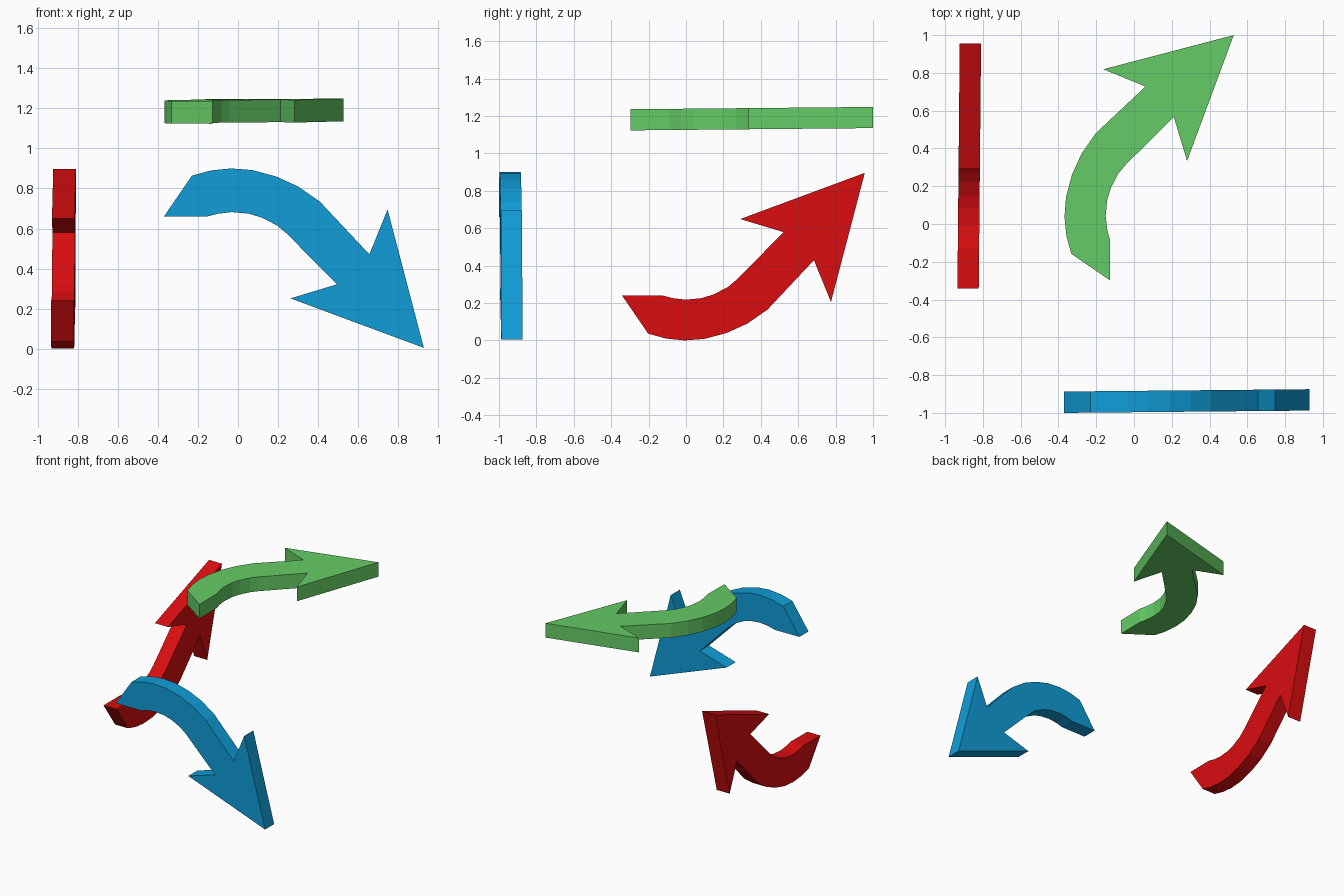
import bpy, bmesh
from mathutils import Vector

if "Cube" in bpy.data.objects:
    bpy.data.objects.remove(bpy.data.objects["Cube"])

THICK = 0.113
TILT = 0.0095          # slight lean of each slab along its length

# Bent arrow outline: tail, outer bend, head, inner bend
OUTLINE = [
    (-0.37, 0.66), (-0.23, 0.864), (-0.135, 0.89), (-0.035, 0.90),
    (0.07, 0.892), (0.19, 0.86), (0.30, 0.81), (0.408, 0.735),
    (0.656, 0.471), (0.747, 0.695), (0.928, 0.004), (0.262, 0.251),
    (0.494, 0.321), (0.245, 0.573), (0.195, 0.615), (0.12, 0.654),
    (0.055, 0.674), (-0.03, 0.682), (-0.10, 0.674), (-0.157, 0.659),
]


def arrow(name, color, origin, u, v, n):
    """Slab arrow: outline laid along u and v, thickened along n."""
    origin, u, v, n = map(Vector, (origin, u, v, n))
    bm = bmesh.new()
    verts = [bm.verts.new(origin + u * a + v * b + n * TILT * (a + 0.37))
             for a, b in OUTLINE]
    face = bm.faces.new(verts)
    ext = bmesh.ops.extrude_face_region(bm, geom=[face], use_keep_orig=True)
    top = [g for g in ext["geom"] if isinstance(g, bmesh.types.BMVert)]
    bmesh.ops.translate(bm, verts=top, vec=n * THICK)
    bmesh.ops.recalc_face_normals(bm, faces=bm.faces)
    mesh = bpy.data.meshes.new(name)
    bm.to_mesh(mesh)
    bm.free()
    mat = bpy.data.materials.new(name + "_colour")
    mat.diffuse_color = (*color, 1)
    mat.use_nodes = True
    mat.node_tree.nodes["Principled BSDF"].inputs["Base Color"].default_value = mat.diffuse_color
    mesh.materials.append(mat)
    obj = bpy.data.objects.new(name, mesh)
    bpy.context.collection.objects.link(obj)


X, Y, Z = (1, 0, 0), (0, 1, 0), (0, 0, 1)

# Front upright arrow
arrow("blue_arrow", (0.005, 0.34, 0.69), (0, -1.0, 0), X, Z, Y)
# Left upright arrow, curving upwards
arrow("red_arrow", (0.70, 0.004, 0.005), (-0.935, 0.028, 0.90), Y, (0, 0, -1), X)
# Flat arrow on top
arrow("green_arrow", (0.13, 0.60, 0.13), (0.532, 0.072, 1.123), Y, (-1, 0, 0), Z)
